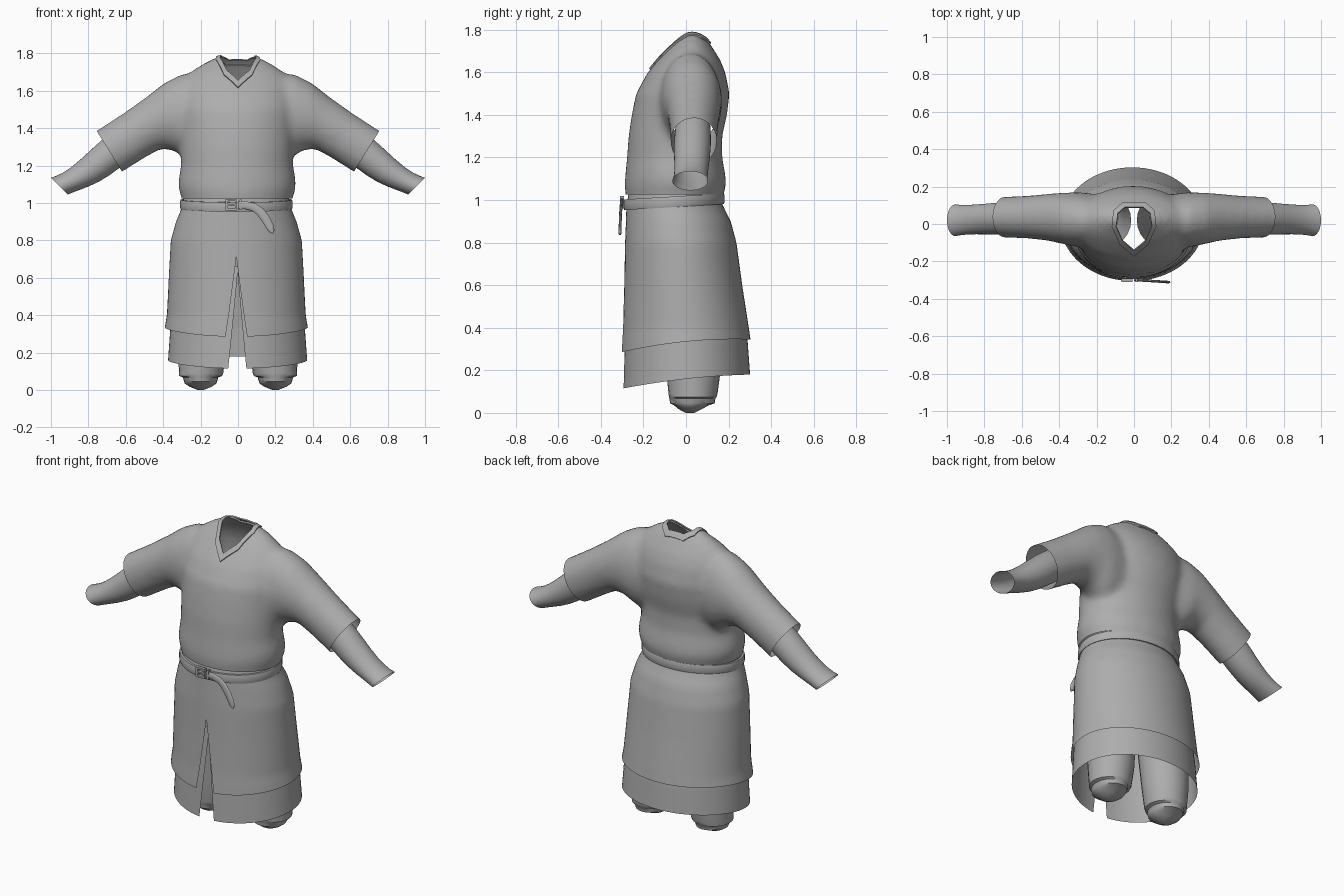
import bpy, bmesh, math
from mathutils import Vector

if "Cube" in bpy.data.objects:
    bpy.data.objects.remove(bpy.data.objects["Cube"])

cloth = bpy.data.materials.new("grey_cloth")
cloth.diffuse_color = (0.42, 0.42, 0.42, 1)
cloth.use_nodes = True
cloth.node_tree.nodes["Principled BSDF"].inputs["Base Color"].default_value = cloth.diffuse_color


def ring(c, u, v, n=32):
    c, u, v = Vector(c), Vector(u), Vector(v)
    return [c + u * math.cos(2 * math.pi * i / n) + v * math.sin(2 * math.pi * i / n) for i in range(n)]


def flat_ring(z, cx, rx, yf, yb, n=48):
    return ring((cx, (yf + yb) / 2, z), (rx, 0, 0), (0, (yb - yf) / 2, 0), n)


def arm_ring(side, tx, tz, bx, bz, yf, yb):
    """Tilted ring given by its upper and lower point."""
    return ring((side * (tx + bx) / 2, (yf + yb) / 2, (tz + bz) / 2),
                (side * (tx - bx) / 2, 0, (tz - bz) / 2), (0, (yb - yf) / 2, 0))


def loft(bm, rings, closed=True, caps=(False, False)):
    rows = [[bm.verts.new(p) for p in r] for r in rings]
    n = len(rows[0])
    for a, b in zip(rows, rows[1:]):
        for i in range(n if closed else n - 1):
            j = (i + 1) % n
            bm.faces.new((a[i], a[j], b[j], b[i]))
    if caps[0]:
        bm.faces.new(rows[0][::-1])
    if caps[1]:
        bm.faces.new(rows[-1])


def activate(ob):
    bpy.ops.object.select_all(action='DESELECT')
    ob.select_set(True)
    bpy.context.view_layer.objects.active = ob


def shade(ob, angle=40):
    activate(ob)
    bpy.ops.object.shade_smooth_by_angle(angle=math.radians(angle))


def make(name, bm, subdiv=0, angle=40):
    bmesh.ops.remove_doubles(bm, verts=bm.verts, dist=1e-5)
    bmesh.ops.recalc_face_normals(bm, faces=bm.faces)
    me = bpy.data.meshes.new(name)
    bm.to_mesh(me)
    bm.free()
    me.materials.append(cloth)
    ob = bpy.data.objects.new(name, me)
    bpy.context.collection.objects.link(ob)
    if subdiv:
        ob.modifiers.new("round", 'SUBSURF').levels = subdiv
        ob.modifiers["round"].render_levels = subdiv
    shade(ob, angle)
    return ob


# Tunic top: torso and short sleeves, fused and softened
bm = bmesh.new()
torso = [(0.93, .285, -.27, .155), (1.03, .297, -.285, .177), (1.07, .313, -.289, .19),
         (1.12, .314, -.285, .185), (1.2, .3, -.277, .17), (1.3, .302, -.27, .17),
         (1.4, .31, -.255, .193), (1.5, .32, -.235, .205), (1.6, .31, -.18, .185),
         (1.66, .285, -.13, .16), (1.7, .25, -.095, .135), (1.74, .19, -.055, .11),
         (1.778, .12, -.02, .075), (1.79, .07, 0, .05)]
loft(bm, [flat_ring(z, -.005, rx, yf, yb) for z, rx, yf, yb in torso], caps=(True, True))
sleeve = [(.12, 1.69, .15, 1.22, -.12, .15), (.30, 1.69, .27, 1.23, -.125, .17),
          (.39, 1.645, .345, 1.28, -.11, .168), (.50, 1.56, .41, 1.29, -.09, .162),
          (.62, 1.475, .50, 1.24, -.078, .152), (.755, 1.388, .62, 1.165, -.073, .146),
          (.86, 1.325, .725, 1.10, -.073, .146)]
for s in (-1, 1):
    loft(bm, [arm_ring(s, *r) for r in sleeve], caps=(True, True))
top = make("tunic_top", bm)
activate(top)
m = top.modifiers.new("fuse", 'REMESH')
m.mode, m.voxel_size = 'VOXEL', 0.02
m = top.modifiers.new("soften", 'SMOOTH')
m.factor, m.iterations = 0.5, 7
for name in ("fuse", "soften"):
    bpy.ops.object.modifier_apply(modifier=name)

bm = bmesh.new()
bm.from_mesh(top.data)


def cut(test, co, no, clear=True):
    faces = [f for f in bm.faces if test(f.calc_center_median())]
    geom = set(faces)
    for f in faces:
        geom.update(f.edges)
        geom.update(f.verts)
    bmesh.ops.bisect_plane(bm, geom=list(geom), plane_co=co, plane_no=no, clear_outer=clear)


# Open cuffs and waist
for s in (-1, 1):
    cut(lambda c: c.x * s > .5, (s * .687, 0, 1.275), (s * .85, 0, -.53))
cut(lambda c: c.z < 1.12, (0, 0, 1.025), (0, 0, -1))

# V neck opening with a raised collar band
half = [(.075, -.105), (.117, -.01), (.107, .07), (.06, .11)]
outer = [(0, -.168)] + half + [(-x, y) for x, y in reversed(half)]
inner = [(x * .8, (y + .01) * .8 - .01) for x, y in outer]


def edges_of(poly):
    return zip(poly, poly[1:] + poly[:1])


def inside(c, poly):
    return c.z > 1.45 and all((b[0] - a[0]) * (c.y - a[1]) - (b[1] - a[1]) * (c.x - a[0]) > 0
                              for a, b in edges_of(poly))


for poly in (outer, inner):
    for a, b in edges_of(poly):
        cut(lambda c: c.z > 1.5 and abs(c.x) < .2, (*a, 1.7), (b[1] - a[1], a[0] - b[0], 0), False)
hole = [f for f in bm.faces if inside(f.calc_center_median(), inner)]
bmesh.ops.delete(bm, geom=hole, context='FACES')
band = [f for f in bm.faces if inside(f.calc_center_median(), outer)]
bm.normal_update()
res = bmesh.ops.extrude_face_region(bm, geom=band)
raised = [v for v in res["geom"] if isinstance(v, bmesh.types.BMVert)]
bm.normal_update()
for v, n in [(v, v.normal.copy()) for v in raised]:
    v.co += n * .008
bmesh.ops.delete(bm, geom=[f for f in band if f.is_valid], context='FACES')
bm.to_mesh(top.data)
bm.free()
shade(top, 45)

# Long undersleeves, open at the wrist
under = [(.62, 1.42, .54, 1.26, -.05, .115), (.725, 1.345, .635, 1.185, -.058, .12),
         (.85, 1.222, .74, 1.108, -.055, .108), (.94, 1.155, .86, 1.065, -.055, .1),
         (1.0, 1.135, .91, 1.045, -.065, .105)]
for s, label in ((-1, "right"), (1, "left")):
    bm = bmesh.new()
    loft(bm, [arm_ring(s, *r) for r in under])
    make(label + "_undersleeve", bm, subdiv=1)


def sample(profile, z):
    for p, q in zip(profile, profile[1:]):
        if z >= q[0] or q is profile[-1]:
            t = (p[0] - z) / (p[0] - q[0])
            return [u + (v - u) * t for u, v in zip(p[1:], q[1:])]


def skirt(name, profile, cx, hem, apex, gap_left, gap_right, rows=26, n=72):
    """Flared shell with a slanted hem and a front slit widening below apex."""
    bm = bmesh.new()
    ztop, rings = profile[0][0], []
    front = hem[0] - hem[1] + hem[2]
    for k in range(rows + 1):
        t = k / rows
        zf = ztop + (front - ztop) * t
        open_by = max(0, (apex - zf) / (apex - front))
        r = []
        for i in range(n + 1):
            lo = -math.pi / 2 + open_by * gap_right
            hi = 1.5 * math.pi - open_by * gap_left
            a = lo + (hi - lo) * i / n
            s = math.sin(a)
            z = ztop + (hem[0] + hem[1] * s + hem[2] * s * s - ztop) * t
            rx, yf, yb = sample(profile, z)
            r.append(Vector((cx + rx * math.cos(a), (yf + yb) / 2 + (yb - yf) / 2 * s, z)))
        rings.append(r)
    loft(bm, rings, closed=False)
    make(name, bm)


# Outer skirt and the longer skirt beneath it
skirt("outer_skirt", [(1.03, .28, -.27, .155), (.97, .293, -.28, .175), (.9, .322, -.282, .21),
                      (.8, .35, -.286, .237), (.6, .361, -.29, .264), (.4, .371, -.297, .295),
                      (.33, .383, -.302, .305), (.28, .386, -.305, .31)],
      -.009, (.335, .03, -.02), .71, .15, .15)
skirt("under_skirt", [(.66, .34, -.272, .245), (.33, .36, -.288, .29), (.1, .376, -.296, .307)],
      -.002, (.16, .0325, -.0125), .63, .135, .125)

# Legs with stepped, tapered ankles
leg = [(.75, .165, .15, .02, .15), (.45, .185, .14, .025, .14), (.2, .193, .128, .035, .128),
       (.09, .197, .118, .033, .115), (.075, .2, .115, .032, .112), (.068, .2, .095, .03, .108),
       (.045, .2, .088, .03, .105), (.035, .2, .085, .025, .08), (.018, .2, .06, .02, .055),
       (0, .2, .015, .018, .02)]
for s, label in ((-1, "right"), (1, "left")):
    bm = bmesh.new()
    loft(bm, [flat_ring(z, s * x, rx, cy - ry, cy + ry, 24) for z, x, rx, cy, ry in leg],
         caps=(False, True))
    make(label + "_leg", bm, angle=35)

# Belt, tipped slightly up toward the back
bm = bmesh.new()
belt = []
for dz, grow in ((-.025, -.012), (-.025, 0), (-.015, .003), (.015, .003), (.025, 0), (.025, -.012)):
    r = flat_ring(.992 + dz, -.009, .298 + grow, -.29 - grow, .178 + grow, 64)
    belt.append([p + Vector((0, 0, (p.y + .056) * .06)) for p in r])
loft(bm, belt)
make("belt", bm)

# Hanging belt end
bm = bmesh.new()
path = [(0, .988, .02), (.04, .988, .021), (.085, .978, .022), (.12, .952, .023), (.15, .912, .023),
        (.172, .87, .021), (.182, .848, .014), (.186, .838, .004)]
strap = []
for i, (x, z, w) in enumerate(path):
    a, b = path[max(i - 1, 0)], path[min(i + 1, len(path) - 1)]
    d = Vector((b[0] - a[0], 0, b[1] - a[1])).normalized()
    y = -.299 - .012 * math.sin(i / 7 * math.pi / 2)
    strap.append(ring((x, y, z), (-d.z * w, 0, d.x * w), (0, .007, 0), 10))
loft(bm, strap, caps=(True, True))
make("belt_end", bm, angle=60)

# Buckle frame, pin and keeper loop
bm = bmesh.new()
bars = [(-.06, .99, .012, .06), (-.012, .99, .01, .06), (-.036, 1.015, .055, .01),
        (-.036, .965, .055, .01), (-.036, .99, .05, .008), (.014, .99, .012, .056)]
for x, z, w, h in bars:
    box = bmesh.ops.create_cube(bm, size=1)["verts"]
    bmesh.ops.scale(bm, vec=(w, .018, h), verts=box)
    bmesh.ops.translate(bm, vec=(x, -.3, z), verts=box)
make("buckle", bm, angle=30)
